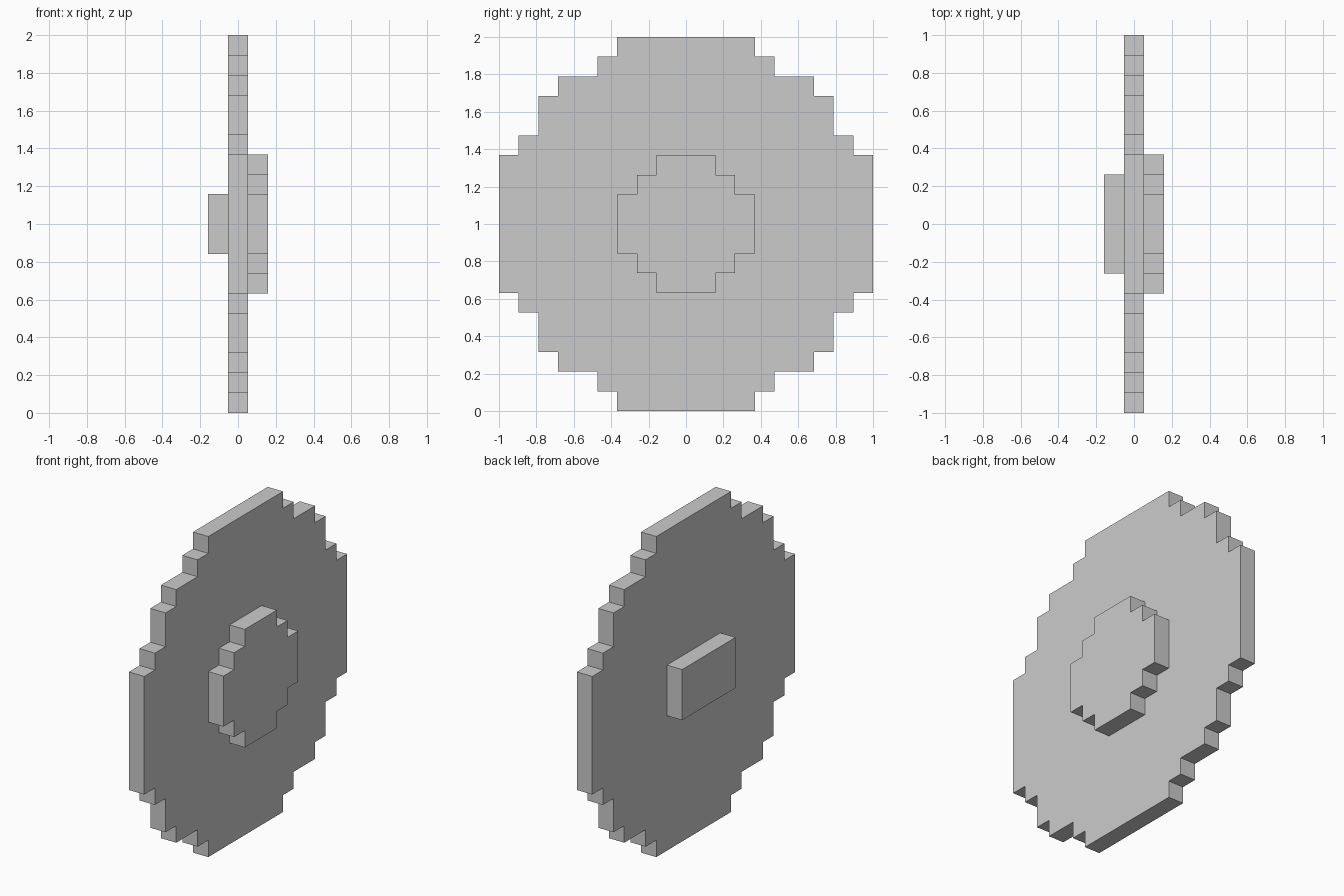
import bpy
import bmesh

if "Cube" in bpy.data.objects:
    bpy.data.objects.remove(bpy.data.objects["Cube"])

U = 2 / 19      # one grid cell
CENTRE_Z = 1.0


def stepped_plate(name, steps, x0, x1):
    """Extrude a four-way symmetric stepped outline along x.
    steps: (half width, half height) of stacked bands, widest first, in cells."""
    quarter = []
    for i, (w, h) in enumerate(steps):
        if i:
            quarter.append((w, steps[i - 1][1]))
        quarter.append((w, h))
    outline = quarter[:]
    outline += [(-y, z) for y, z in reversed(quarter)]
    outline += [(-y, -z) for y, z in quarter]
    outline += [(y, -z) for y, z in reversed(quarter)]

    bm = bmesh.new()
    face = bm.faces.new([bm.verts.new((x0 * U, y * U, CENTRE_Z + z * U))
                         for y, z in outline])
    ext = bmesh.ops.extrude_face_region(bm, geom=[face], use_keep_orig=True)
    moved = [g for g in ext["geom"] if isinstance(g, bmesh.types.BMVert)]
    bmesh.ops.translate(bm, verts=moved, vec=((x1 - x0) * U, 0, 0))
    bmesh.ops.recalc_face_normals(bm, faces=bm.faces)
    mesh = bpy.data.meshes.new(name)
    bm.to_mesh(mesh)
    bm.free()
    obj = bpy.data.objects.new(name, mesh)
    bpy.context.collection.objects.link(obj)
    return obj


# Round board with stepped rim
stepped_plate("shield_board",
              [(9.5, 3.5), (8.5, 4.5), (7.5, 6.5),
               (6.5, 7.5), (4.5, 8.5), (3.5, 9.5)], -0.5, 0.5)

# Raised boss on the outer face
stepped_plate("boss", [(3.5, 1.5), (2.5, 2.5), (1.5, 3.5)], 0.5, 1.5)

# Grip block on the inner face
stepped_plate("grip", [(2.5, 1.5)], -1.5, -0.5)
